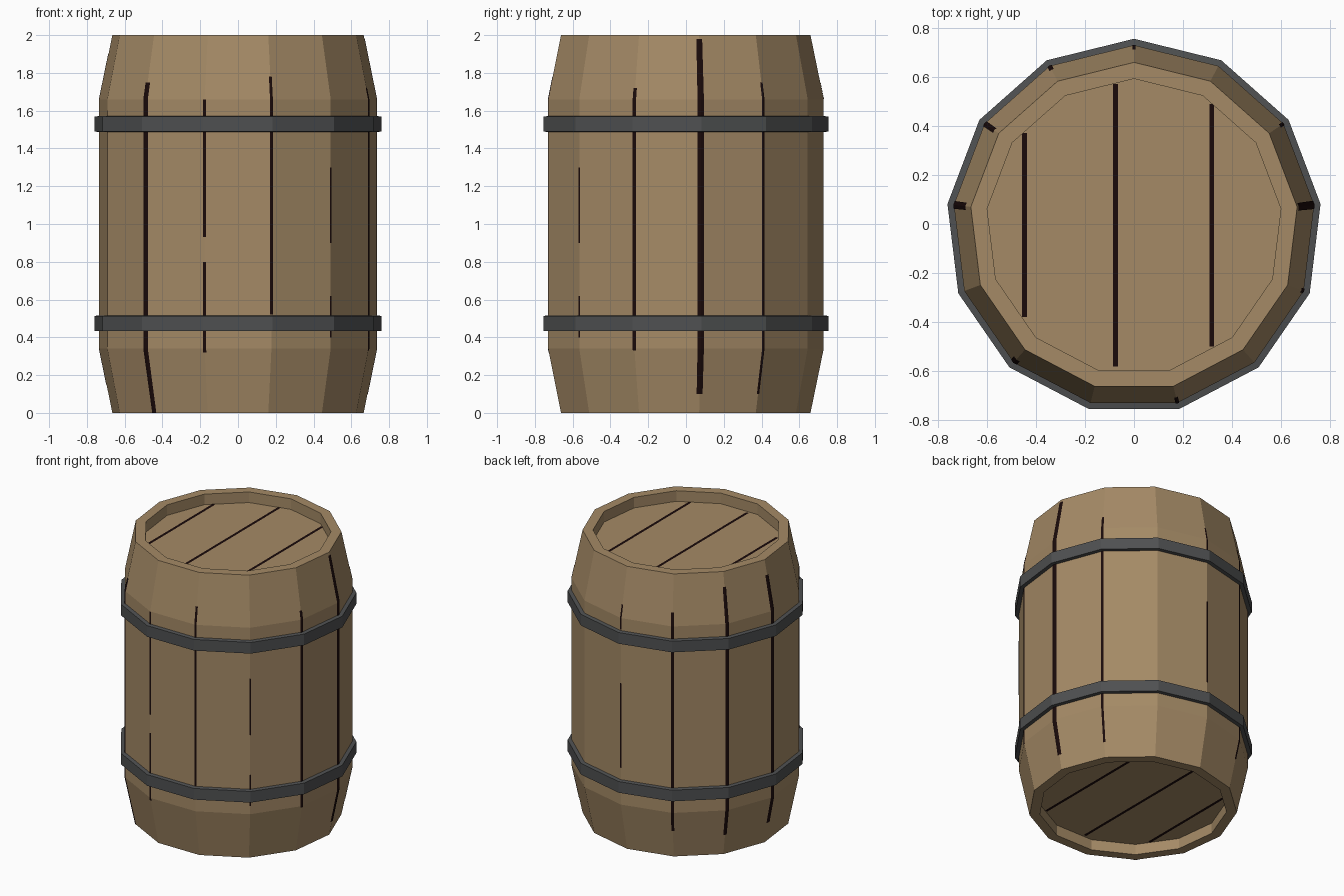
import bpy, math

if "Cube" in bpy.data.objects:
    bpy.data.objects.remove(bpy.data.objects["Cube"])

N = 13            # sides of the barrel
Y_OFF = -0.011    # centres the odd-sided polygon's bounds
R_END, R_MID, R_LID = 0.67, 0.74, 0.603
RECESS = 0.075


def material(name, rgb):
    m = bpy.data.materials.new(name)
    m.diffuse_color = (*rgb, 1)
    m.use_nodes = True
    m.node_tree.nodes["Principled BSDF"].inputs["Base Color"].default_value = m.diffuse_color
    return m


wood = material("oak_wood", (0.375, 0.255, 0.133))
iron = material("dark_iron", (0.078, 0.081, 0.083))
gap = material("dark_gap", (0.010, 0.003, 0.003))


def corner(k, r, z):
    a = math.pi / 2 - 2 * math.pi * k / N
    return (r * math.cos(a), r * math.sin(a) + Y_OFF, z)


def make(name, verts, faces, mat):
    me = bpy.data.meshes.new(name)
    me.from_pydata(verts, [], faces)
    me.materials.append(mat)
    me.update()
    ob = bpy.data.objects.new(name, me)
    bpy.context.collection.objects.link(ob)
    return ob


def lathe(name, profile, mat, closed=False):
    """Spin an (r, z) profile, listed bottom to top on the outside."""
    p = len(profile)
    verts = [corner(k, r, z) for r, z in profile for k in range(N)]
    faces = []
    for i in range(p if closed else p - 1):
        j = (i + 1) % p
        for k in range(N):
            n = (k + 1) % N
            faces.append((i * N + k, j * N + k, j * N + n, i * N + n))
    if not closed:
        faces.append(tuple(range(N)))
        faces.append(tuple(reversed(range((p - 1) * N, p * N))))
    return make(name, verts, faces, mat)


# Wooden body with a recessed lid at both ends
lathe("barrel_body", [(R_LID, RECESS), (R_LID, 0), (R_END, 0), (R_MID, 0.34),
                      (R_MID, 1.66), (R_END, 2), (R_LID, 2),
                      (R_LID, 2 - RECESS)], wood)

# Iron hoops
for name, z in (("lower_hoop", 0.475), ("upper_hoop", 1.53)):
    lathe(name, [(0.73, z - 0.043), (0.766, z - 0.041),
                 (0.766, z + 0.038), (0.73, z + 0.043)], iron, closed=True)


def radius(z):
    d = min(z, 2 - z)
    return R_END + (R_MID - R_END) * min(1, d / 0.34) + 0.002


# Dark gaps between staves, folded over the barrel's corners
def stave_gap(k, width, z0, z1):
    t = width / 2 / (2 * R_MID * math.sin(math.pi / N))
    zs = [z0] + [z for z in (0.34, 1.66) if z0 < z < z1] + [z1]
    verts, faces = [], []
    for z in zs:
        r = radius(z)
        c = corner(k, r, z)
        for n in (k - 1, k, k + 1):
            q = corner(n, r, z)
            verts.append([a + (b - a) * t for a, b in zip(c, q)])
    for i in range(len(zs) - 1):
        for s in (0, 1):
            a = i * 3 + s
            faces.append((a, a + 3, a + 4, a + 1))
    make("stave_gap", verts, faces, gap)


for args in ((0, 0.012, 0.6, 1.2), (0, 0.012, 1.58, 1.75),
             (2, 0.016, 0.1, 1.75), (3, 0.035, 0.1, 1.98),
             (4, 0.02, 0.33, 1.72), (5, 0.01, 0.4, 0.62),
             (5, 0.01, 0.9, 1.3), (6, 0.016, 0.52, 1.78),
             (7, 0.018, 0.32, 0.8), (7, 0.018, 0.93, 1.66),
             (8, 0.033, 0.0, 1.75), (9, 0.008, 0.35, 1.6),
             (10, 0.033, 0.15, 1.9), (11, 0.025, 0.15, 1.9),
             (12, 0.02, 0.2, 1.75)):
    stave_gap(*args)

# Dark gaps between lid planks, on the top and the bottom
for x, y0, y1 in ((-0.447, -0.38, 0.37), (-0.075, -0.58, 0.57),
                  (0.317, -0.5, 0.49)):
    for name, z in (("top_plank_gap", 2 - RECESS + 0.002),
                    ("bottom_plank_gap", RECESS - 0.002)):
        v = [(x - 0.01, y0, z), (x + 0.01, y0, z),
             (x + 0.01, y1, z), (x - 0.01, y1, z)]
        make(name, v, [(0, 1, 2, 3) if z > 1 else (3, 2, 1, 0)], gap)
